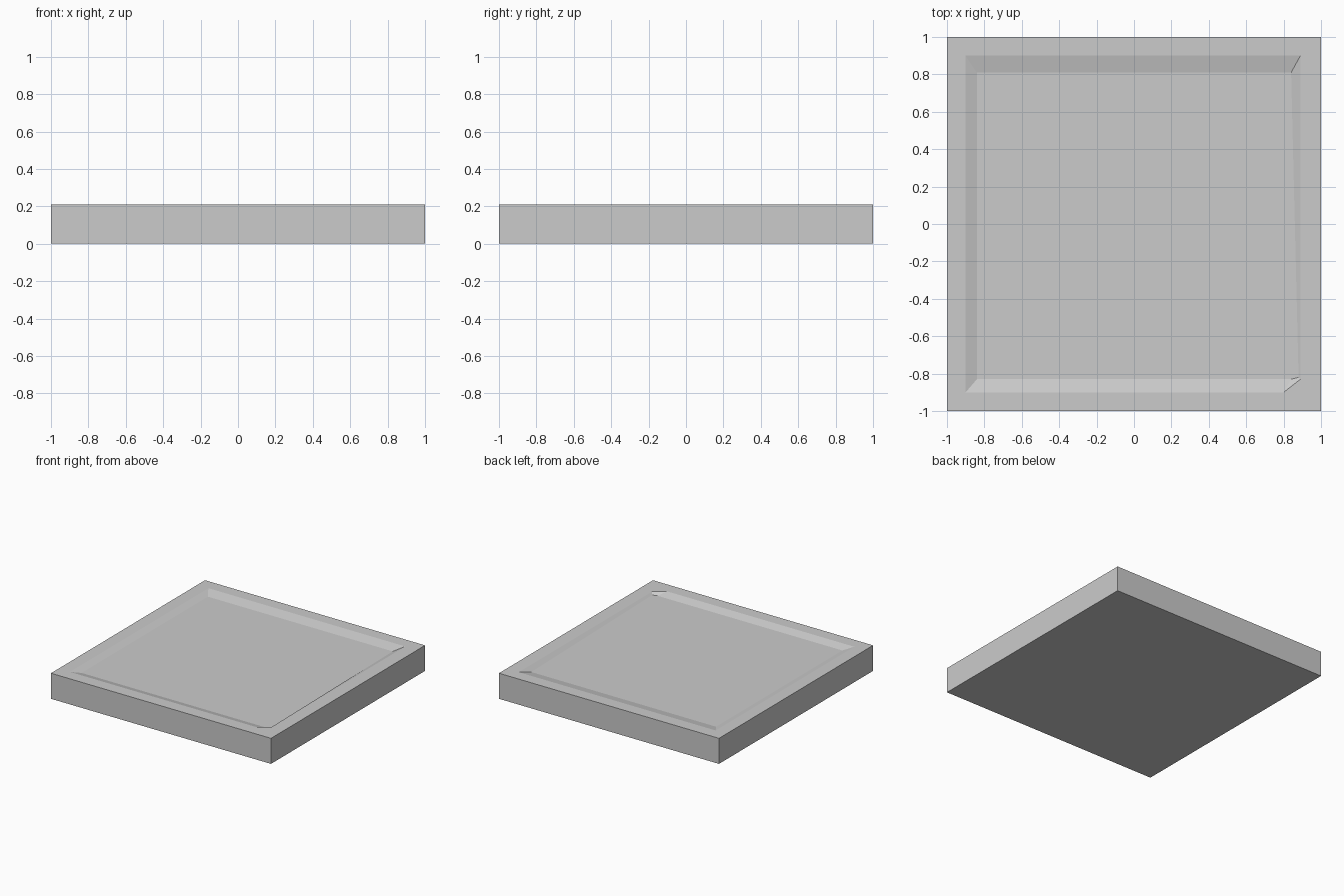
import bpy, bmesh

if "Cube" in bpy.data.objects:
    bpy.data.objects.remove(bpy.data.objects["Cube"])

# Loops of the slab from the underside up, over the rim, down into the shallow tray
SQUARE = [(-1, -1), (1, -1), (1, 1), (-1, 1)]
RIM = [(-0.9, -0.9), (0.8, -0.9), (0.89, -0.83), (0.89, 0.9), (-0.9, 0.9)]
FLOOR = [(-0.84, -0.83), (0.84, -0.83), (0.88, -0.82), (0.84, 0.81), (-0.84, 0.81)]
TOP, FLOOR_Z = 0.21, 0.19

bm = bmesh.new()


def ring(points, z):
    return [bm.verts.new((x, y, z)) for x, y in points]


def bridge(a, b):
    n = len(a)
    for i in range(n):
        j = (i + 1) % n
        bm.faces.new((a[i], a[j], b[j], b[i]))


base = ring(SQUARE, 0)
edge = ring(SQUARE, TOP)
rim = ring(RIM, TOP)
floor = ring(FLOOR, FLOOR_Z)

# Underside, outer walls, sloped tray walls and tray floor
bm.faces.new(base[::-1])
bridge(base, edge)
bridge(rim, floor)
bm.faces.new(floor)

# Flat rim, with one cut corner at the front right
inner = [[0, 1], [1, 2, 3], [3, 4], [4, 0]]
for i, run in enumerate(inner):
    bm.faces.new([edge[i], edge[(i + 1) % 4]] + [rim[k] for k in reversed(run)])

bmesh.ops.recalc_face_normals(bm, faces=bm.faces)
mesh = bpy.data.meshes.new("floor_tile")
bm.to_mesh(mesh)
bm.free()
bpy.context.collection.objects.link(bpy.data.objects.new("floor_tile", mesh))
